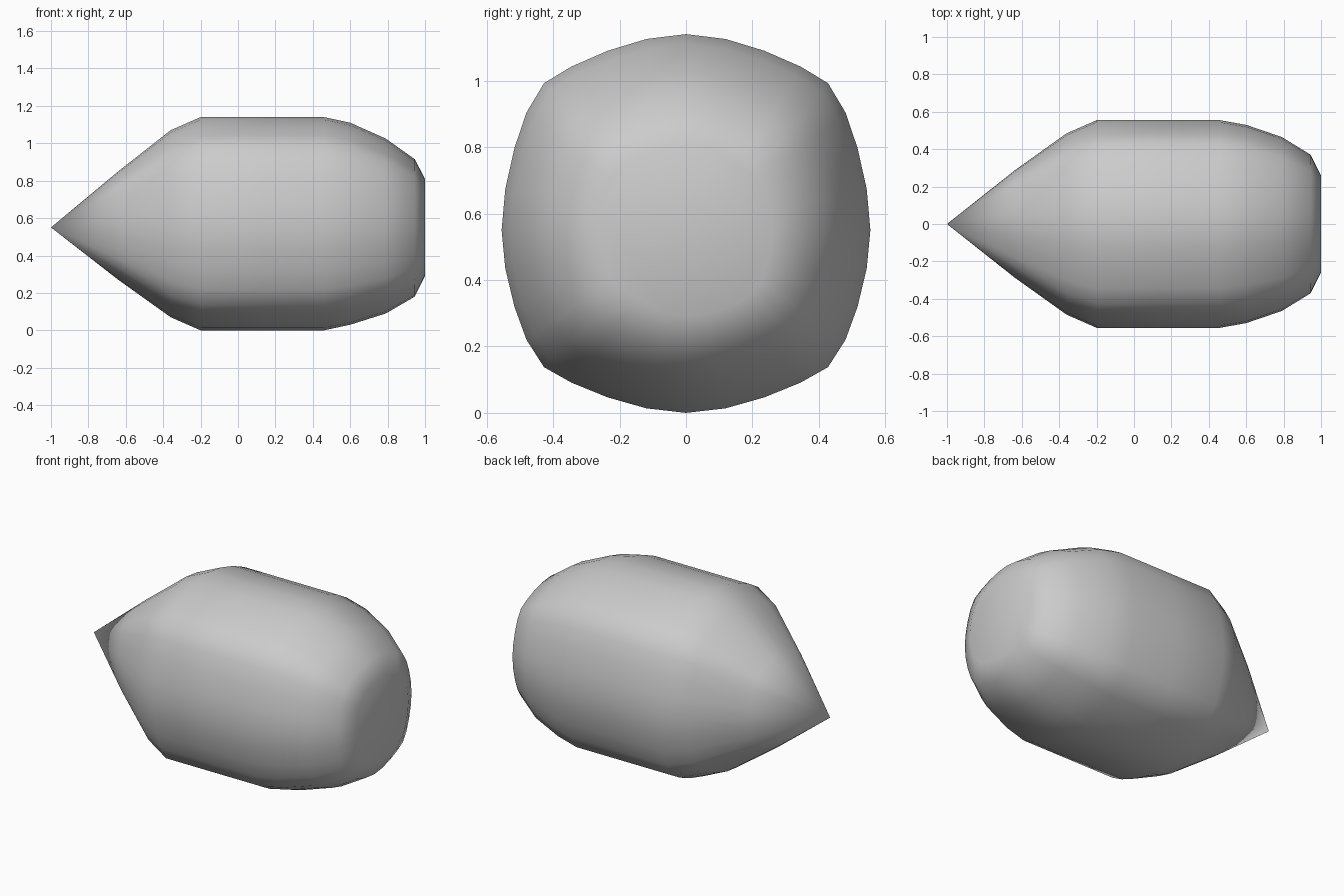
import bpy, bmesh

if "Cube" in bpy.data.objects:
    bpy.data.objects.remove(bpy.data.objects["Cube"])

# One quarter of the rounded-square cross-section (side, height), unit size
quarter = [(1, 0), (.98, .21), (.93, .42), (.865, .6), (.77, .75),
           (.62, .835), (.425, .915), (.215, .975), (0, 1)]
half = quarter + [(-u, v) for u, v in quarter[-2::-1]]
ring_shape = half + [(u, -v) for u, v in half[-2:0:-1]]

# Stations along the body: x, half width, height above and below the axis
axis_z = 0.55
stations = [(-.64, .285, .30, .28), (-.36, .485, .52, .48), (-.20, .555, .59, .55),
            (.13, .555, .59, .55), (.46, .555, .59, .55), (.60, .53, .56, .52),
            (.79, .465, .475, .46), (.945, .37, .365, .37), (1.0, .26, .26, .26)]

bm = bmesh.new()
rings = []
for x, w, up, down in stations:
    rings.append([bm.verts.new((x, u * w, axis_z + v * (up if v > 0 else down)))
                  for u, v in ring_shape])
n = len(ring_shape)

# Body skin
for a, b in zip(rings, rings[1:]):
    for i in range(n):
        j = (i + 1) % n
        bm.faces.new((a[i], a[j], b[j], b[i]))

# Pointed end and flat end cap
tip = bm.verts.new((-1, 0, axis_z))
for i in range(n):
    bm.faces.new((tip, rings[0][(i + 1) % n], rings[0][i]))
bm.faces.new(rings[-1])

bmesh.ops.recalc_face_normals(bm, faces=bm.faces)
for f in bm.faces:
    f.smooth = True
mesh = bpy.data.meshes.new("pointed_body")
bm.to_mesh(mesh)
bm.free()
bpy.context.collection.objects.link(bpy.data.objects.new("pointed_body", mesh))
